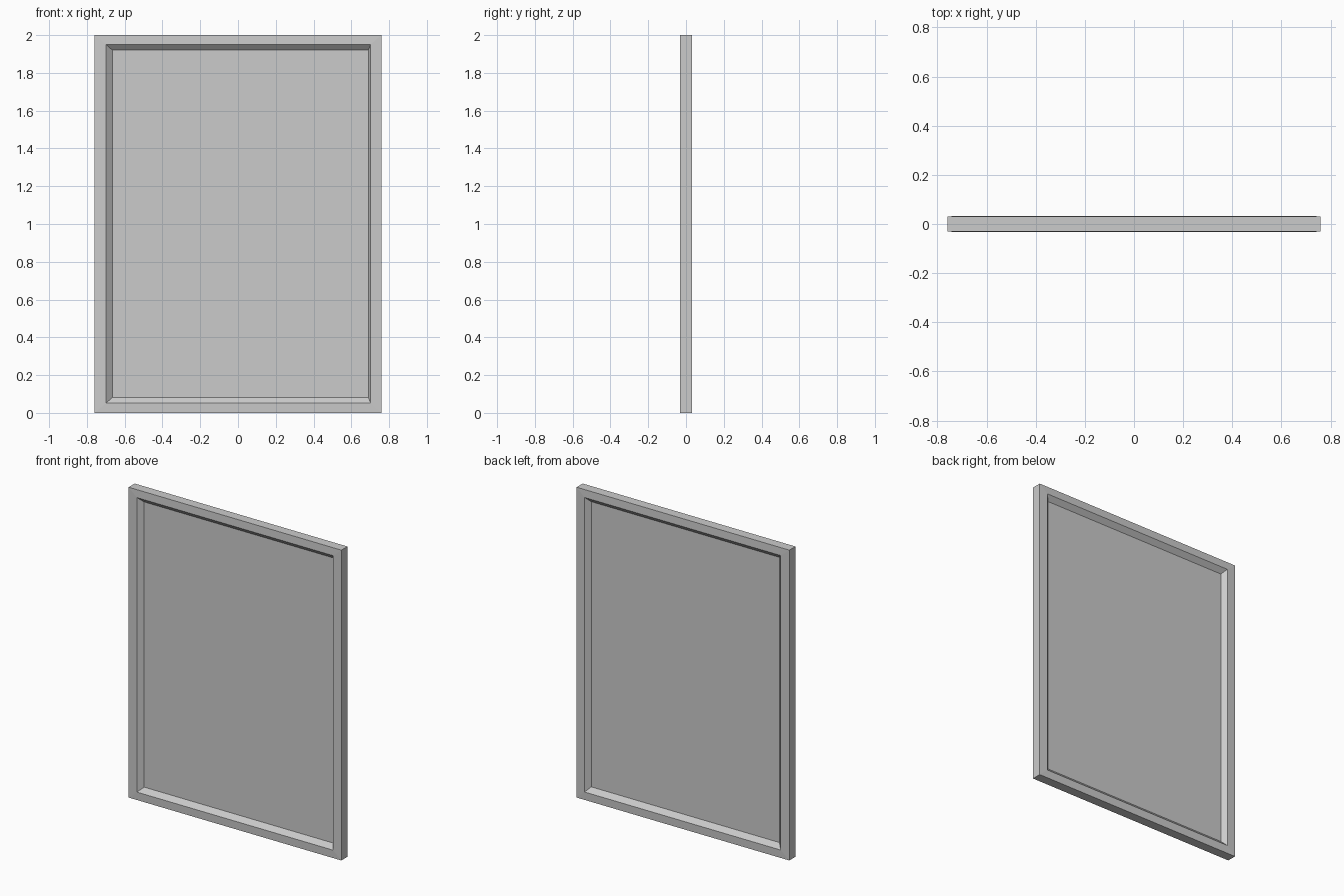
import bpy, bmesh

if "Cube" in bpy.data.objects:
    bpy.data.objects.remove(bpy.data.objects["Cube"])


def make_object(name, bm):
    bmesh.ops.recalc_face_normals(bm, faces=bm.faces)
    mesh = bpy.data.meshes.new(name)
    bm.to_mesh(mesh)
    bm.free()
    obj = bpy.data.objects.new(name, mesh)
    bpy.context.collection.objects.link(obj)
    return obj


def rect_ring(bm, x0, x1, z0, z1, y):
    return [bm.verts.new((x, y, z)) for x, z in
            ((x0, z0), (x1, z0), (x1, z1), (x0, z1))]


def loft(bm, a, b):
    for i in range(4):
        j = (i + 1) % 4
        bm.faces.new((a[i], a[j], b[j], b[i]))


PANEL_Y = 0.005
OUTER = (-0.7585, 0.7585, 0.0, 2.0)

# Frame: flat rails with inner edges sloping down to the panel on both sides
bm = bmesh.new()
profile = [
    (-0.665, 0.690, 0.082, 1.920, -PANEL_Y),
    (-0.698, 0.702, 0.052, 1.950, -0.033),
    (*OUTER, -0.031),
    (*OUTER, 0.031),
    (-0.698, 0.700, 0.052, 1.950, 0.033),
    (-0.670, 0.672, 0.082, 1.920, PANEL_Y),
]
rings = [rect_ring(bm, *p) for p in profile]
for i in range(len(rings)):
    loft(bm, rings[i], rings[(i + 1) % len(rings)])
make_object("frame", bm)

# Panel: thin flat board held in the middle of the frame
bm = bmesh.new()
front = rect_ring(bm, -0.672, 0.692, 0.08, 1.922, -PANEL_Y)
back = rect_ring(bm, -0.672, 0.692, 0.08, 1.922, PANEL_Y)
loft(bm, front, back)
bm.faces.new(front)
bm.faces.new(back)
make_object("panel", bm)
